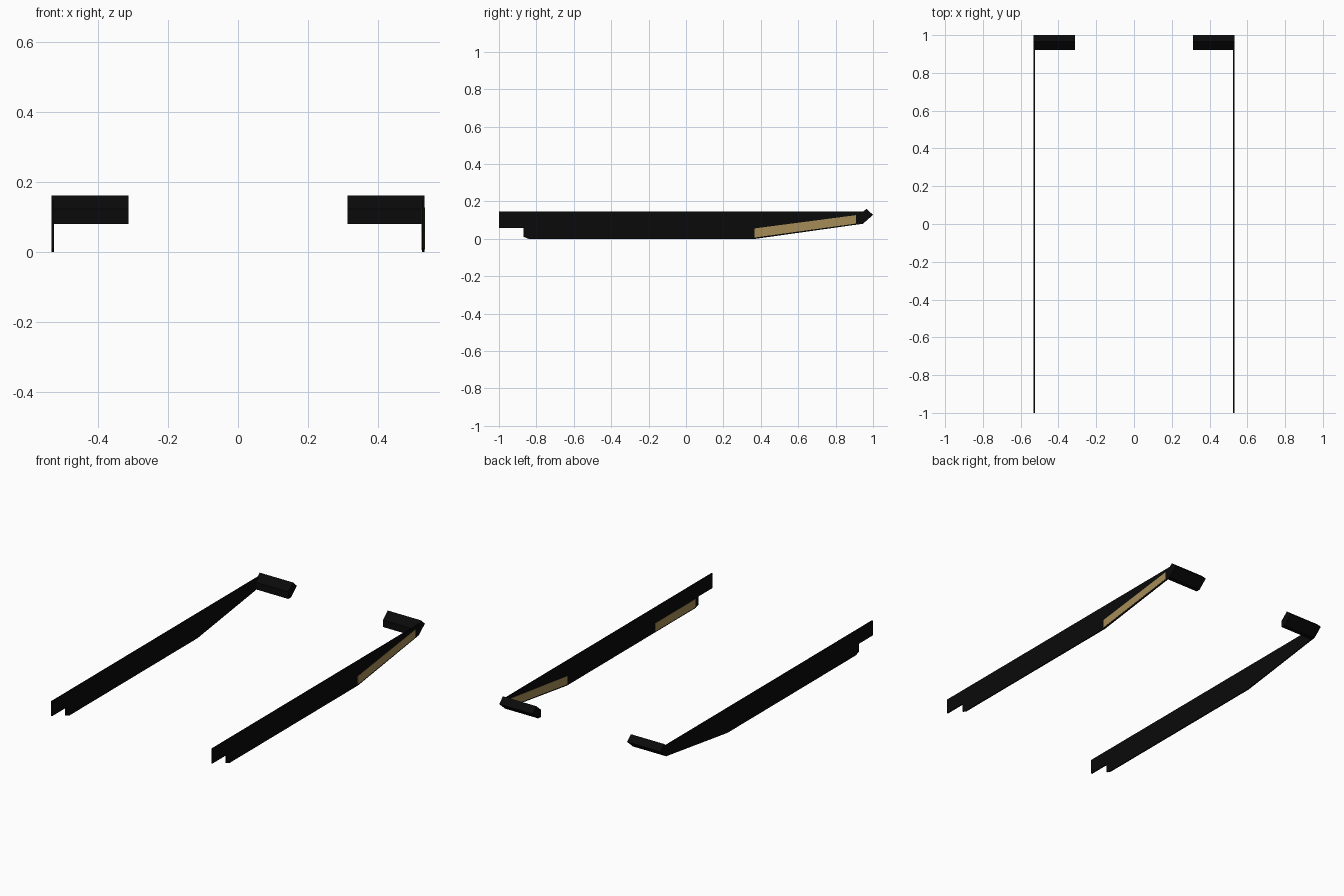
import bpy, bmesh

if "Cube" in bpy.data.objects:
    bpy.data.objects.remove(bpy.data.objects["Cube"])


def material(name, rgb):
    m = bpy.data.materials.new(name)
    m.diffuse_color = (*rgb, 1)
    m.use_nodes = True
    m.node_tree.nodes["Principled BSDF"].inputs["Base Color"].default_value = m.diffuse_color
    return m


black = material("black", (0.003, 0.003, 0.003))
tan = material("tan", (0.38, 0.26, 0.095))


def extrude_yz(name, profile, x0, x1, mat):
    """Solid made from a (y, z) profile, extruded along x from x0 to x1."""
    bm = bmesh.new()
    face = bm.faces.new([bm.verts.new((x0, y, z)) for y, z in profile])
    ret = bmesh.ops.extrude_face_region(bm, geom=[face])
    verts = [v for v in ret["geom"] if isinstance(v, bmesh.types.BMVert)]
    bmesh.ops.translate(bm, verts=verts, vec=(x1 - x0, 0, 0))
    bmesh.ops.recalc_face_normals(bm, faces=bm.faces)
    me = bpy.data.meshes.new(name)
    bm.to_mesh(me)
    bm.free()
    me.materials.append(mat)
    ob = bpy.data.objects.new(name, me)
    bpy.context.collection.objects.link(ob)
    return ob


rail = [(-1, 0.058), (-1, 0.146), (0.945, 0.146), (0.965, 0.12), (0.94, 0.08),
        (0.37, 0), (-0.84, 0), (-0.868, 0.01), (-0.868, 0.058)]
end_bar = [(0.965, 0.161), (1.0, 0.128), (0.945, 0.08), (0.92, 0.08), (0.92, 0.122)]

# Thin side rails and the inward bars at their back ends
for side, s in (("left", -1), ("right", 1)):
    extrude_yz(side + "_rail", rail, s * 0.525, s * 0.532, black)
    extrude_yz(side + "_end_bar", end_bar, s * 0.312, s * 0.532, black)

# Tan strips, on the right rail only
slope_strip = [(0.367, 0.007), (0.91, 0.082), (0.91, 0.127), (0.367, 0.056)]
front_strip = [(-0.84, 0.006), (-0.46, 0.006), (-0.46, 0.054), (-0.84, 0.054)]
extrude_yz("outer_slope_strip", slope_strip, 0.531, 0.533, tan)
extrude_yz("inner_slope_strip", slope_strip, 0.524, 0.526, tan)
extrude_yz("inner_front_strip", front_strip, 0.524, 0.526, tan)
